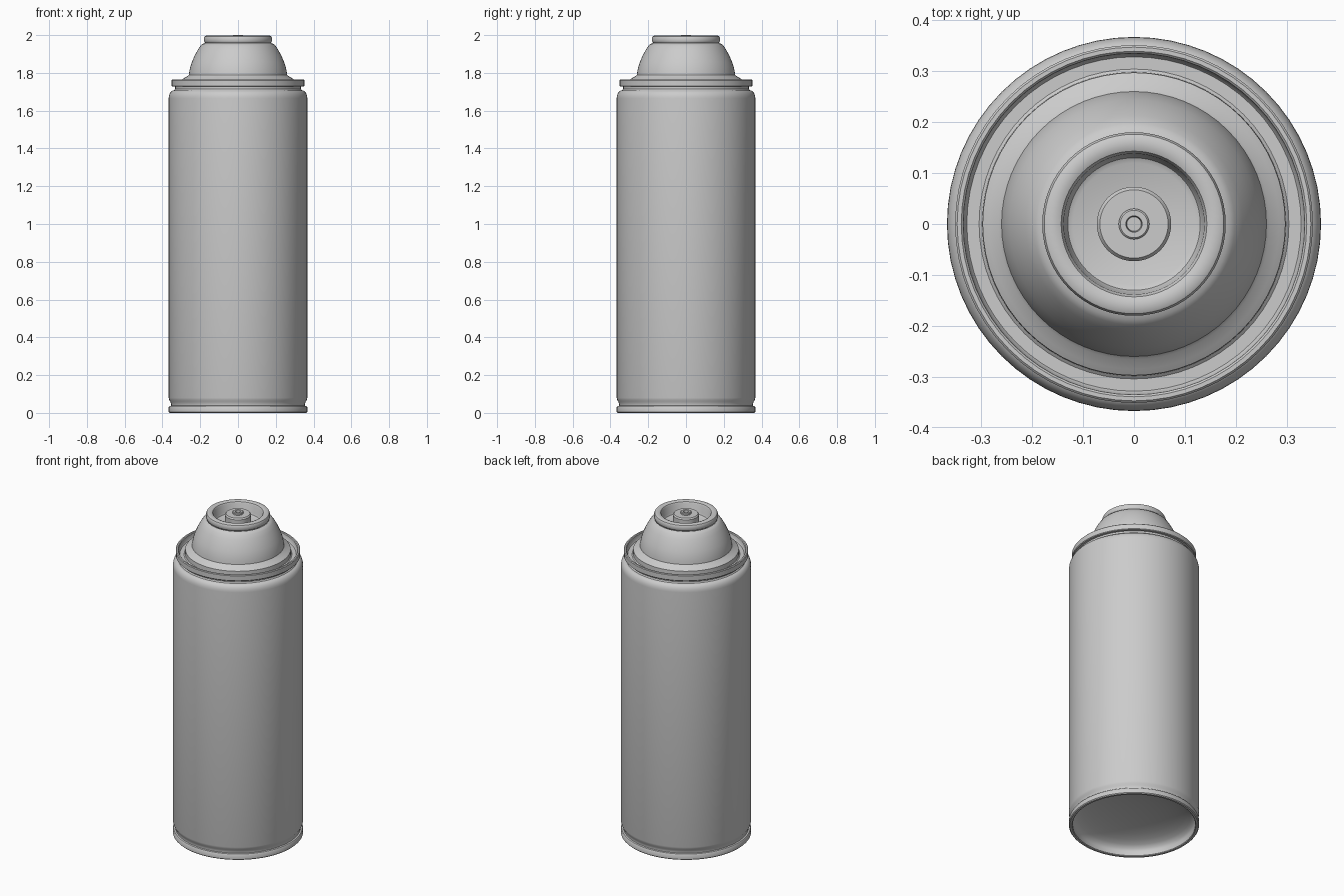
import bpy, bmesh, math

if "Cube" in bpy.data.objects:
    bpy.data.objects.remove(bpy.data.objects["Cube"])

SEGS = 64


def lathe(name, profile):
    """Revolve (radius, z) points round the z axis; radius 0 closes on the axis."""
    bm = bmesh.new()
    verts = [bm.verts.new((r, 0, z)) for r, z in profile]
    edges = [bm.edges.new(p) for p in zip(verts, verts[1:])]
    bmesh.ops.spin(bm, geom=verts + edges, cent=(0, 0, 0), axis=(0, 0, 1),
                   angle=math.tau, steps=SEGS, use_merge=True)
    bmesh.ops.remove_doubles(bm, verts=bm.verts, dist=1e-5)
    bmesh.ops.recalc_face_normals(bm, faces=bm.faces)
    mesh = bpy.data.meshes.new(name)
    bm.to_mesh(mesh)
    bm.free()
    obj = bpy.data.objects.new(name, mesh)
    bpy.context.collection.objects.link(obj)
    bpy.ops.object.select_all(action='DESELECT')
    obj.select_set(True)
    bpy.context.view_layer.objects.active = obj
    bpy.ops.object.shade_smooth_by_angle(angle=math.radians(35))
    # make sure the open shells face outwards
    return obj


def arc(r0, z0, r1, z1, steps=6):
    """Quarter ellipse from (r0, z0), leaving vertically, to (r1, z1)."""
    return [(r1 + (r0 - r1) * math.cos(t), z0 + (z1 - z0) * math.sin(t))
            for t in (math.pi / 2 * i / steps for i in range(steps + 1))]


# Can shell: concave base, rolled base rim, wall, shoulder, top seam,
# groove, stepped skirt, dome, valve cup and stem as one turned profile
base = [(0.345 * math.sin(math.pi / 2 * i / 8),
         0.03 + 0.08 * math.cos(math.pi / 2 * i / 8)) for i in range(9)]
base_rim = [(0.346, 0.004), (0.35, 0), (0.362, 0), (0.367, 0.005),
            (0.367, 0.03), (0.363, 0.036), (0.354, 0.038)]
wall = [(0.354, 0.045), (0.358, 0.058), (0.364, 0.068), (0.367, 0.08)]
shoulder = arc(0.367, 1.665, 0.338, 1.708) + [(0.333, 1.715), (0.333, 1.727)]
seam = [(0.347, 1.727), (0.351, 1.731), (0.351, 1.761), (0.347, 1.765),
        (0.339, 1.765), (0.335, 1.761)]
groove = [(0.333, 1.74), (0.328, 1.733), (0.304, 1.733), (0.298, 1.738)]
skirt = [(0.297, 1.765), (0.285, 1.773), (0.266, 1.784), (0.26, 1.79)]
dome = [(0.258, 1.805), (0.253, 1.83), (0.244, 1.858), (0.23, 1.89),
        (0.213, 1.922), (0.198, 1.944), (0.188, 1.953), (0.176, 1.957)]
lathe("can_shell", base + base_rim + wall + shoulder + seam + groove + skirt + dome)

# Valve cup: rolled ring with a sunken floor
cup = [(0.172, 1.957), (0.177, 1.961), (0.18, 1.968), (0.18, 1.985),
       (0.176, 1.993), (0.168, 1.997), (0.152, 1.997), (0.143, 1.993),
       (0.138, 1.984), (0.135, 1.94), (0.13, 1.93), (0.12, 1.925), (0, 1.925)]
lathe("valve_cup", cup)

# Valve stem: wide boss with a small nozzle on top
lathe("valve_stem", [(0.073, 1.925), (0.073, 1.98), (0.067, 1.988),
                     (0.03, 1.988), (0.03, 1.997), (0.027, 2.0),
                     (0.016, 2.0), (0.014, 1.98), (0, 1.98)])
